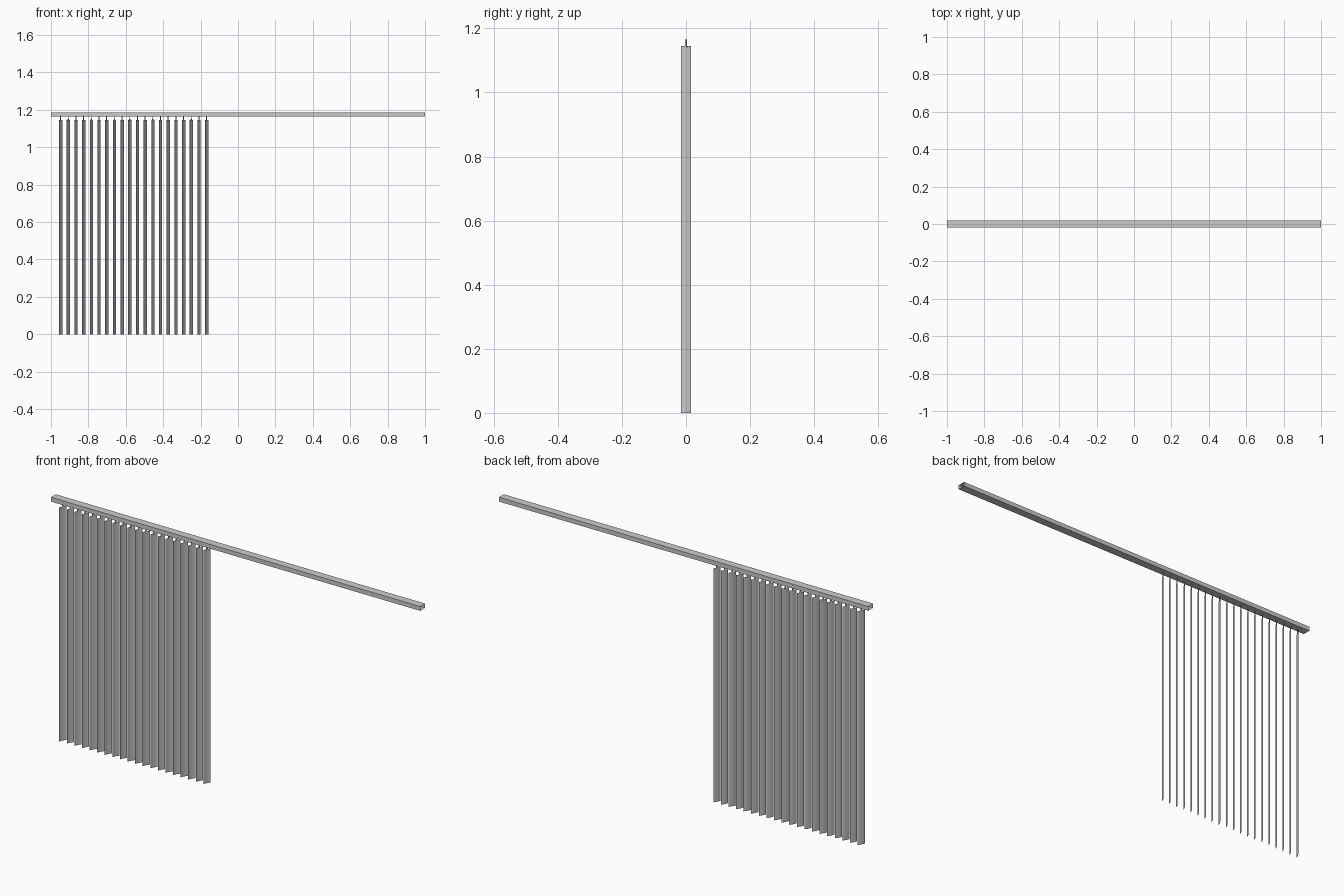
import bpy, bmesh, math
from mathutils import Matrix, Vector

if "Cube" in bpy.data.objects:
    bpy.data.objects.remove(bpy.data.objects["Cube"])

COUNT, X0, X1 = 20, -0.949, -0.168
ANGLE = math.radians(61)      # slats are turned partly open
SLAT_W, SLAT_H = 0.036, 1.145
SEGS, BOW = 6, 0.002


def make_object(name, bm):
    mesh = bpy.data.meshes.new(name)
    bm.to_mesh(mesh)
    bm.free()
    ob = bpy.data.objects.new(name, mesh)
    bpy.context.collection.objects.link(ob)
    return ob


# head rail: rectangular tube with open ends
bm = bmesh.new()
bmesh.ops.create_cube(bm, size=1, matrix=Matrix.Translation((0, 0, 1.174))
                      @ Matrix.Diagonal((2.0, 0.038, 0.021, 1)))
bm.normal_update()
ends = [f for f in bm.faces if abs(f.normal.x) > 0.9]
bmesh.ops.delete(bm, geom=ends, context='FACES_ONLY')
make_object("head_rail", bm)

# one gently bowed slat sheet, shared by every copy
bm = bmesh.new()
rows = []
for i in range(SEGS + 1):
    t = 2 * i / SEGS - 1
    p = Matrix.Rotation(ANGLE, 3, 'Z') @ Vector((t * SLAT_W / 2, BOW * (0.5 - t * t), 0))
    rows.append((bm.verts.new(p), bm.verts.new(p + Vector((0, 0, SLAT_H)))))
for a, b in zip(rows, rows[1:]):
    f = bm.faces.new((a[0], b[0], b[1], a[1]))
    f.smooth = True
slat = make_object("slat", bm)

# hanger: small clip plate with a thin stem up to the rail
bm = bmesh.new()
turn = Matrix.Rotation(ANGLE, 4, 'Z')
for size, z in (((0.007, 0.003, 0.012), 1.146), ((0.004, 0.003, 0.014), 1.158)):
    bmesh.ops.create_cube(bm, size=1, matrix=Matrix.Translation((0, 0, z)) @ turn
                          @ Matrix.Diagonal((*size, 1)))
hanger = make_object("hanger", bm)

# repeat along the rail
for i in range(COUNT):
    x = X0 + (X1 - X0) * i / (COUNT - 1)
    for src in (slat, hanger):
        ob = src if i == 0 else src.copy()
        if i:
            ob.name = f"{src.name}_{i + 1}"
            bpy.context.collection.objects.link(ob)
        ob.location.x = x
